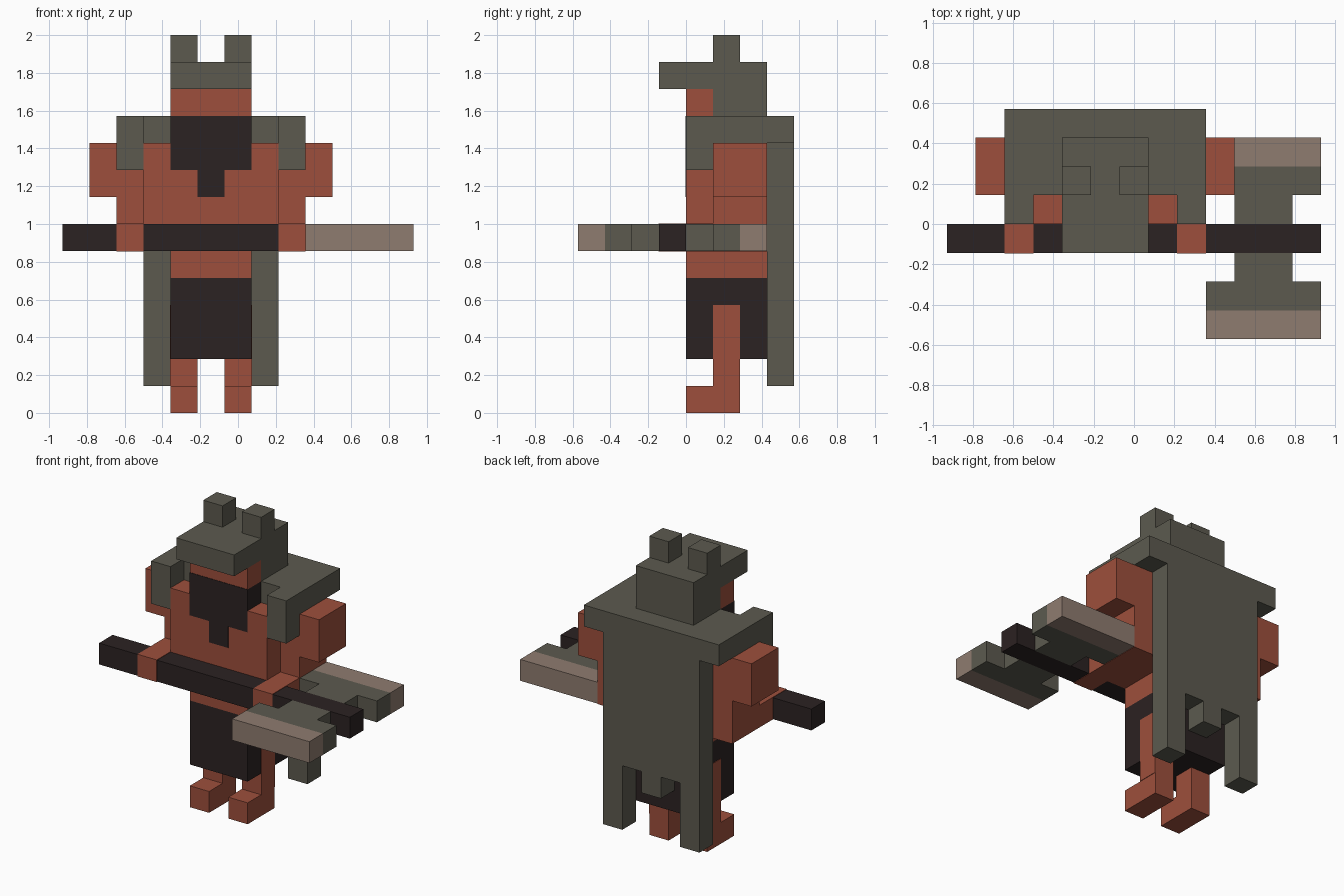
import bpy, bmesh

if "Cube" in bpy.data.objects:
    bpy.data.objects.remove(bpy.data.objects["Cube"], do_unlink=True)

U = 1 / 7      # one block
E = 0.02       # tiny lift, in blocks, where one colour lies over another


def material(name, rgb):
    lin = [((c / 255 + 0.055) / 1.055) ** 2.4 for c in rgb] + [1]
    m = bpy.data.materials.new(name)
    m.use_nodes = True
    m.diffuse_color = lin
    bsdf = next(n for n in m.node_tree.nodes if n.type == 'BSDF_PRINCIPLED')
    bsdf.inputs["Base Color"].default_value = lin
    bsdf.inputs["Roughness"].default_value = 0.9
    return m


skin = material("red skin", (157, 79, 60))
cloth = material("grey green", (92, 90, 79))
dark = material("dark brown", (43, 34, 34))
edge = material("pale edge", (143, 124, 112))


def part(name, mat, *boxes):
    """Object from blocks given as (x0, x1, y0, y1, z0, z1) in block units."""
    bm = bmesh.new()
    for x0, x1, y0, y1, z0, z1 in boxes:
        verts = bmesh.ops.create_cube(bm, size=1)["verts"]
        for v in verts:
            v.co = ((x1 if v.co.x > 0 else x0) * U - 6.5 * U,
                    (y1 if v.co.y > 0 else y0) * U,
                    (z1 if v.co.z > 0 else z0) * U)
    me = bpy.data.meshes.new(name)
    bm.to_mesh(me)
    bm.free()
    me.materials.append(mat)
    ob = bpy.data.objects.new(name, me)
    bpy.context.collection.objects.link(ob)
    return ob


def pair(name, mat, *boxes):
    """Left part (+x) and its mirror about the body centre, x = 5.5 blocks."""
    part("left_" + name, mat, *boxes)
    part("right_" + name, mat, *[(11 - b[1], 11 - b[0], *b[2:]) for b in boxes])


# Legs and feet, set into the sides of the kilt
pair("leg", skin, (6, 7 + E, 1, 2, 1, 4), (6, 7, 0, 2, 0, 1))
part("kilt", dark, (4, 7, 0, 3, 2, 5))

# Body
part("waist", skin, (4, 7, 0, 3, 5, 6))
part("torso", skin, (3, 8, 0, 3, 6, 10))

# Arms: outer shoulder muscle, upper arm, forearm reaching to the shaft
pair("arm", skin,
     (9, 10, 1, 3, 8, 10),
     (8, 9, 1, 3, 7, 10),
     (8, 9, -1 - E, 3, 6 - E, 7 + E))

# Head
part("face", skin, (4, 7, 0, 1, 11, 12))
part("beard", dark, (4, 7, -E, 1, 9, 11), (5, 6, -E, 1, 8, 9))
part("helmet", cloth, (4, 7, 1, 3, 11, 12), (4, 7, -1, 3, 12, 13))
pair("horn", cloth, (6, 7, 1, 2, 13, 14))

# Cape: shoulder mantle, front flaps and ragged back
part("mantle", cloth, (2, 9, 1, 4, 10, 11))
pair("mantle_flap", cloth, (8, 9, 0, 1, 9, 11))
part("cape", cloth,
     (3, 8, 3, 4, 4, 10),
     (3, 4, 3, 4, 1, 4),
     (5, 6, 3, 4, 3, 4),
     (7, 8, 3, 4, 1, 4))

# Double axe held across the body
part("axe_shaft", dark, (0, 13, -1, 0, 6, 7))
part("front_axe_head", cloth, (10, 12, -2, -1, 6, 7), (9, 13, -3, -2, 6, 7))
part("back_axe_head", cloth, (10, 12, 0, 1, 6, 7), (9, 13, 1, 2, 6, 7))
part("front_axe_edge", edge, (9, 13, -4, -3, 6, 7))
part("back_axe_edge", edge, (9, 13, 2, 3, 6, 7))
